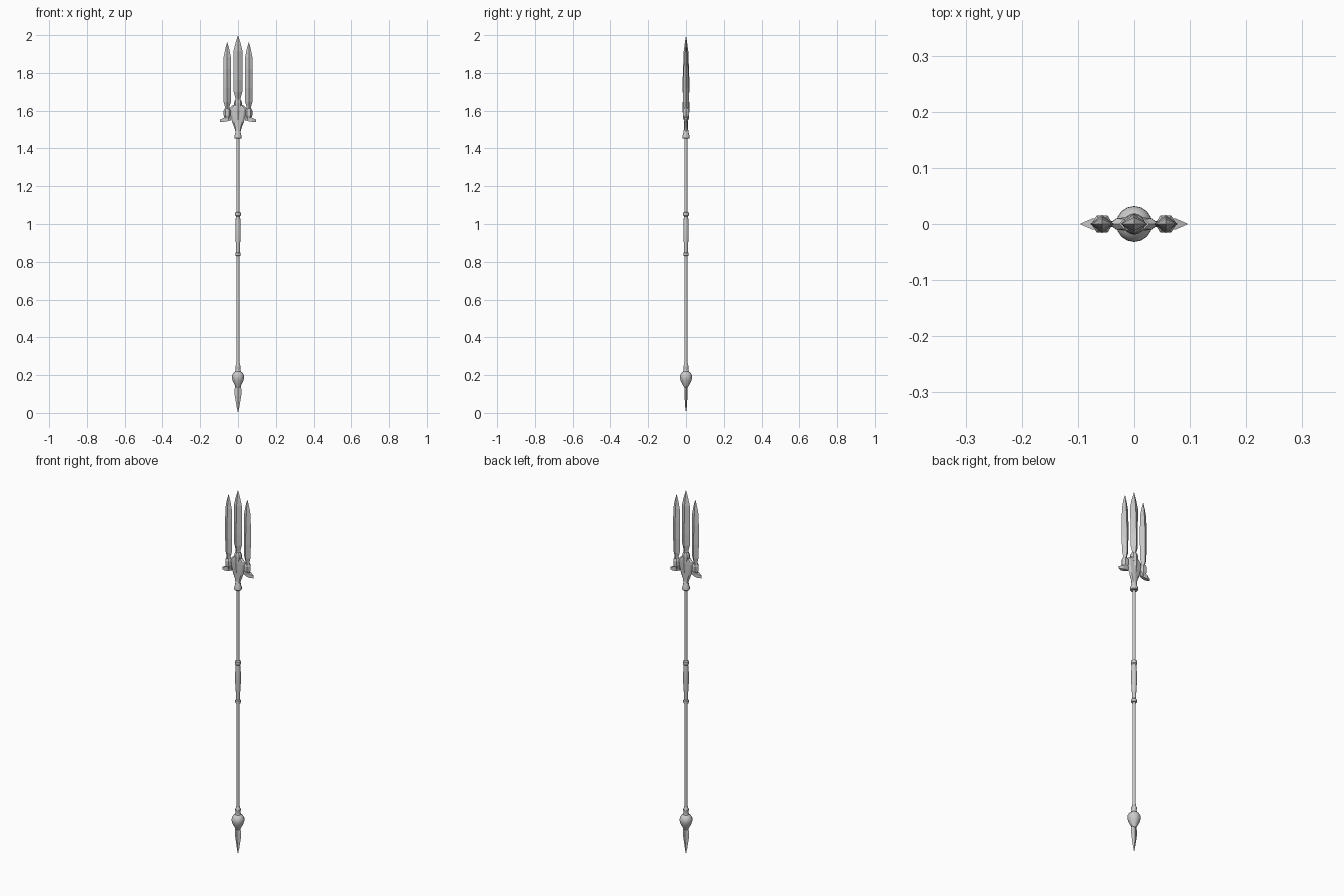
import bpy, bmesh, math


def finish(name, bm, smooth):
    bmesh.ops.recalc_face_normals(bm, faces=bm.faces)
    mesh = bpy.data.meshes.new(name)
    bm.to_mesh(mesh)
    bm.free()
    obj = bpy.data.objects.new(name, mesh)
    bpy.context.collection.objects.link(obj)
    if smooth:
        bpy.ops.object.select_all(action='DESELECT')
        obj.select_set(True)
        bpy.context.view_layer.objects.active = obj
        bpy.ops.object.shade_smooth_by_angle(angle=math.radians(35))
    return obj


def loft(name, rings, sides, x=0.0, smooth=False):
    """Stack of elliptical rings (z, half width x, half depth y)."""
    bm = bmesh.new()
    loops = []
    for z, rx, ry in rings:
        if rx == 0:
            loops.append([bm.verts.new((x, 0, z))])
            continue
        loops.append([bm.verts.new((x + rx * math.cos(2 * math.pi * i / sides),
                                    ry * math.sin(2 * math.pi * i / sides), z))
                      for i in range(sides)])
    for a, b in zip(loops, loops[1:]):
        for i in range(sides):
            j = (i + 1) % sides
            quad = [a[i % len(a)], a[j % len(a)], b[j % len(b)], b[i % len(b)]]
            bm.faces.new(list(dict.fromkeys(quad)))
    for end in (loops[0], loops[-1]):
        if len(end) > 2:
            bm.faces.new(end)
    return finish(name, bm, smooth)


def turned(name, profile, sides=16):
    return loft(name, [(z, r, r) for z, r in profile], sides, smooth=True)


# Shaft, grip and collars
turned("shaft", [(0.22, 0.0085), (1.48, 0.0085)], 12)
turned("grip", [(0.83, 0.009), (0.832, 0.014), (0.846, 0.014), (0.85, 0.010),
                (0.88, 0.0105), (0.94, 0.014), (1.00, 0.014), (1.04, 0.011),
                (1.045, 0.015), (1.06, 0.015), (1.064, 0.009)], 12)

# Pommel ball with collar and butt spike
turned("pommel", [(0.135, 0.010), (0.15, 0.018), (0.17, 0.028), (0.185, 0.032),
                  (0.20, 0.0315), (0.212, 0.024), (0.219, 0.015), (0.235, 0.012),
                  (0.24, 0.014), (0.248, 0.014), (0.252, 0.011), (0.264, 0.009)])
loft("butt_spike", [(0, 0, 0), (0.03, 0.007, 0.004), (0.09, 0.017, 0.008),
                    (0.12, 0.019, 0.009), (0.148, 0.014, 0.009)], 4)

# Ferrule under the head
turned("ferrule", [(1.452, 0.016), (1.456, 0.019), (1.468, 0.019), (1.478, 0.015),
                   (1.495, 0.013), (1.50, 0.010)])

# Flat flared head with a central ridge
loft("head", [(1.485, 0.013, 0.012), (1.51, 0.019, 0.010), (1.54, 0.031, 0.011),
              (1.57, 0.039, 0.013), (1.60, 0.045, 0.014), (1.615, 0.044, 0.014),
              (1.63, 0.026, 0.012)], 8)

# Middle socket and blade
loft("middle_socket", [(1.55, 0.008, 0.014), (1.60, 0.016, 0.018), (1.64, 0.021, 0.018),
                       (1.652, 0.018, 0.016), (1.66, 0.012, 0.012)], 8)
loft("middle_blade", [(1.64, 0.013, 0.012), (1.668, 0.014, 0.013), (1.70, 0.023, 0.018),
                      (1.76, 0.023, 0.018), (1.915, 0.024, 0.012), (1.96, 0.013, 0.006),
                      (2.0, 0, 0)], 4)

for side, s in (("left", -1), ("right", 1)):
    x = 0.057 * s
    # Side blade with hexagonal socket
    loft(side + "_blade", [(1.60, 0.011, 0.011), (1.622, 0.012, 0.012), (1.645, 0.019, 0.016),
                           (1.72, 0.021, 0.016), (1.82, 0.021, 0.013), (1.885, 0.019, 0.009),
                           (1.93, 0.010, 0.005), (1.963, 0, 0)], 4, x)
    loft(side + "_socket", [(1.55, 0.012, 0.010), (1.565, 0.015, 0.013), (1.575, 0.019, 0.018),
                            (1.60, 0.019, 0.018), (1.612, 0.013, 0.012)], 6, x)
    # Outward guard spike: sections (x, half depth, bottom z, top z)
    bm = bmesh.new()
    rings = []
    for px, hy, z0, z1 in [(0.038, 0.005, 1.548, 1.572), (0.06, 0.009, 1.543, 1.568),
                           (0.074, 0.010, 1.541, 1.562), (0.095, 0.001, 1.540, 1.553)]:
        rings.append([bm.verts.new((px * s, y, z)) for y, z in
                      ((-hy, z0), (hy, z0), (hy, z1), (-hy, z1))])
    for a, b in zip(rings, rings[1:]):
        for i in range(4):
            bm.faces.new((a[i], a[(i + 1) % 4], b[(i + 1) % 4], b[i]))
    bm.faces.new(rings[0])
    bm.faces.new(rings[-1])
    finish(side + "_guard_spike", bm, False)
